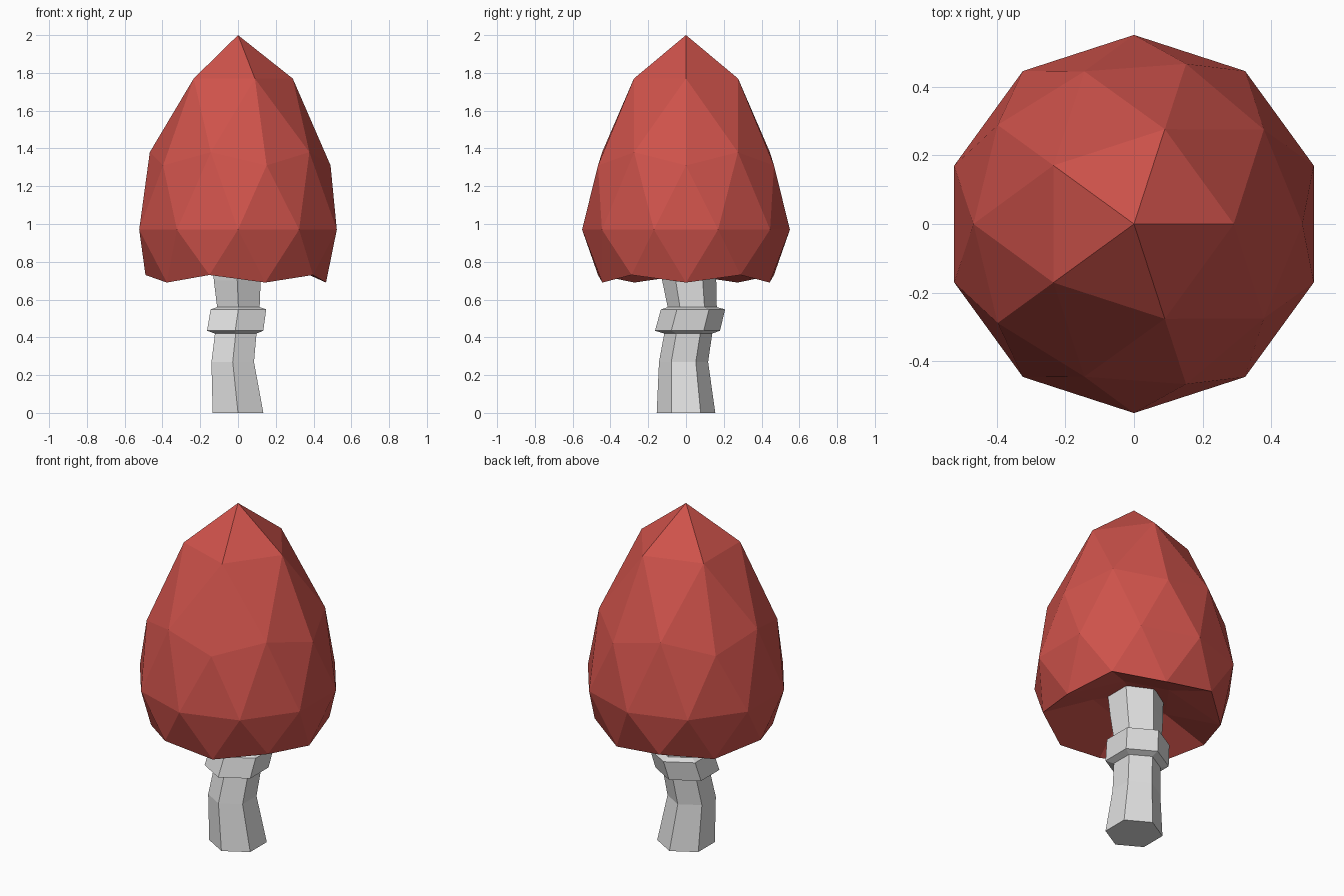
import bpy, bmesh, math

if "Cube" in bpy.data.objects:
    bpy.data.objects.remove(bpy.data.objects["Cube"])


def material(name, rgb):
    m = bpy.data.materials.new(name)
    m.diffuse_color = (*rgb, 1.0)
    m.use_nodes = True
    m.node_tree.nodes["Principled BSDF"].inputs["Base Color"].default_value = m.diffuse_color
    return m


def finish(bm, name, mat):
    bmesh.ops.recalc_face_normals(bm, faces=bm.faces)
    me = bpy.data.meshes.new(name)
    bm.to_mesh(me)
    bm.free()
    me.materials.append(mat)
    ob = bpy.data.objects.new(name, me)
    bpy.context.collection.objects.link(ob)
    return ob


red = material("cap red", (0.62, 0.085, 0.07))
grey = material("stem grey", (0.75, 0.75, 0.75))

# Cap: low-poly sphere stretched to a point, underside pushed up inside
# rows: sphere height -> (height, radius)
rows = [(1.0, 2.0, 0.0), (0.851, 1.77, 0.29), (0.526, 1.38, 0.467),
        (0.447, 1.31, 0.49), (0.0, 0.97, 0.55), (-0.447, 0.73, 0.49),
        (-0.526, 0.69, 0.466), (-0.851, 0.82, 0.22), (-1.0, 0.86, 0.0)]
bm = bmesh.new()
bmesh.ops.create_icosphere(bm, subdivisions=2, radius=1.0)
for v in bm.verts:
    _, z, r = min(rows, key=lambda row: abs(row[0] - v.co.z))
    flat = math.hypot(v.co.x, v.co.y)
    k = r / flat if r > 0 else 0.0
    v.co = (v.co.x * k, v.co.y * k, z)
finish(bm, "mushroom_cap", red)

# Stem: crooked six-sided tube with a collar; (x, y, z, radius) per ring
path = [(0, 0, 0, 0.155), (-0.028, -0.013, 0.27, 0.13),
        (-0.012, 0.012, 0.42, 0.127), (-0.015, 0.008, 0.435, 0.172),
        (0.002, 0.037, 0.548, 0.17), (0.002, 0.033, 0.56, 0.13),
        (-0.004, 0.017, 0.70, 0.143), (-0.008, 0.0, 0.90, 0.155)]
bm = bmesh.new()
rings = []
for x, y, z, r in path:
    rings.append([bm.verts.new((x + r * math.cos(a), y + r * math.sin(a), z))
                  for a in (math.radians(30 + 60 * i) for i in range(6))])
for lo, hi in zip(rings, rings[1:]):
    for i in range(6):
        j = (i + 1) % 6
        bm.faces.new((lo[i], lo[j], hi[j], hi[i]))
bm.faces.new(rings[0])
bm.faces.new(rings[-1])
finish(bm, "mushroom_stem", grey)
